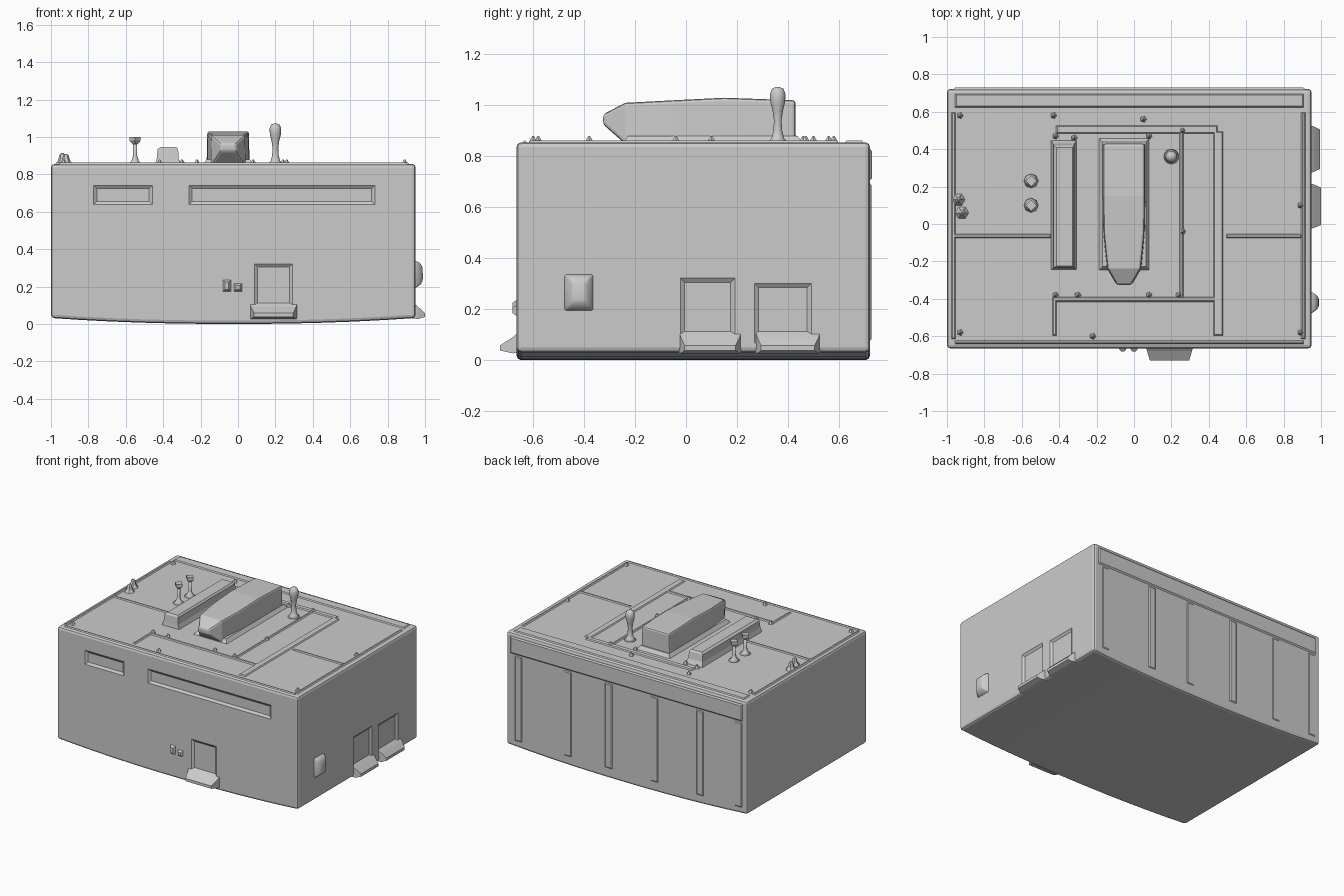
import bpy, bmesh
from math import cos, sin, pi

if "Cube" in bpy.data.objects:
    bpy.data.objects.remove(bpy.data.objects["Cube"])

TOP, FRONT, RIGHT, BACK = 0.855, -0.665, 0.95, 0.722


def loft(name, rings, bevel=0.0, smooth=False):
    """Skin a list of equal-length point rings and cap both ends."""
    bm = bmesh.new()
    vs = [[bm.verts.new(p) for p in r] for r in rings]
    n = len(vs[0])
    for a, b in zip(vs, vs[1:]):
        for i in range(n):
            j = (i + 1) % n
            bm.faces.new((a[i], a[j], b[j], b[i]))
    bm.faces.new(vs[0])
    bm.faces.new(vs[-1])
    bmesh.ops.recalc_face_normals(bm, faces=bm.faces)
    if bevel:
        edges = [e for e in bm.edges if e.calc_face_angle(0) > 0.5]
        bmesh.ops.bevel(bm, geom=edges, offset=bevel, segments=2, profile=0.5, affect='EDGES')
    me = bpy.data.meshes.new(name)
    bm.to_mesh(me)
    bm.free()
    if smooth:
        me.shade_smooth()
    ob = bpy.data.objects.new(name, me)
    bpy.context.collection.objects.link(ob)
    return ob


def place(side, u, v, w):
    """Map face coordinates plus outward distance to world space."""
    return {'top': (u, v, TOP + w), 'front': (u, FRONT - w, v),
            'right': (RIGHT + w, u, v), 'back': (u, BACK + w, v)}[side]


def rect(side, u0, u1, v0, v1, w):
    return [place(side, u, v, w) for u, v in ((u0, v0), (u1, v0), (u1, v1), (u0, v1))]


def panel(name, side, u0, u1, v0, v1, w0, w1, inset=0.012):
    i = inset
    return loft(name, [rect(side, u0, u1, v0, v1, w0),
                       rect(side, u0 + i, u1 - i, v0 + i, v1 - i, w1)])


def turned(name, x, y, profile, sides=12, smooth=True):
    rings = [[(x + r * cos(2 * pi * k / sides), y + r * sin(2 * pi * k / sides), z)
              for k in range(sides)] for r, z in profile]
    return loft(name, rings, smooth=smooth)


# main building block with a gently bowed underside
xs = [-1 + 1.95 * k / 12 for k in range(13)]
outline = [(x, 0.032 * abs((x + 0.025) / 0.975) ** 2.2) for x in xs]
outline += [(RIGHT, TOP), (-1.0, TOP)]
body = loft('building_body', [[(x, y, z) for x, z in outline] for y in (FRONT, BACK)], bevel=0.018)

# shallow recesses: window bands and doorways
recesses = [('front', -0.78, -0.45, 0.63, 0.75), ('front', -0.27, 0.74, 0.63, 0.75),
            ('front', 0.08, 0.30, 0.06, 0.33),
            ('right', -0.03, 0.20, 0.06, 0.33), ('right', 0.26, 0.50, 0.06, 0.31)]
cutters = []
for side, u0, u1, v0, v1 in recesses:
    c = panel('recess_cutter', side, u0, u1, v0, v1, 0.006, -0.012, 0.025)
    c.hide_render = True
    m = body.modifiers.new('recess', 'BOOLEAN')
    m.object, m.operation, m.solver = c, 'DIFFERENCE', 'EXACT'
    cutters.append(c)
bpy.context.view_layer.update()
body.data = bpy.data.meshes.new_from_object(
    body.evaluated_get(bpy.context.evaluated_depsgraph_get()))
body.modifiers.clear()
for c in cutters:
    bpy.data.objects.remove(c)

# flared doorsteps on the front and right sides
for side, u0, u1, reach in (('front', 0.06, 0.32, 0.065),
                            ('right', -0.03, 0.22, 0.05), ('right', 0.27, 0.53, 0.045)):
    loft('doorstep', [rect(side, u0, u1, 0.03, 0.12, -0.02),
                      rect(side, u0 + 0.01, u1 - 0.01, 0.027, 0.09, 0.015),
                      rect(side, u0 + 0.025, u1 - 0.025, 0.038, 0.058, reach)])

# wall lamp and front bracket
loft('wall_lamp', [rect('right', -0.48, -0.36, 0.19, 0.34, -0.005),
                   rect('right', -0.46, -0.38, 0.21, 0.325, 0.025),
                   rect('right', -0.445, -0.395, 0.23, 0.30, 0.038)], bevel=0.008, smooth=True)
for k, x in enumerate((-0.06, 0.0)):
    panel('front_bracket', 'front', x - 0.025, x + 0.025, 0.17, 0.24 - 0.02 * k, -0.005, 0.016, 0.015)

# back wall bands and ribs
panel('back_top_band', 'back', -0.97, 0.92, 0.70, 0.835, -0.005, 0.008, 0.015)
for x in (-0.93, -0.62, -0.25, 0.12, 0.45, 0.85):
    panel('back_rib', 'back', x - 0.035, x + 0.035, 0.07, 0.70, -0.005, 0.005)

# shallow roof ridges
ridges = [(-0.96, 0.91, 0.62, 0.70), (-0.97, -0.44, -0.08, -0.05), (0.49, 0.90, -0.08, -0.05),
          (-0.44, 0.45, -0.42, -0.385), (-0.44, -0.41, -0.60, -0.40), (0.42, 0.48, -0.60, 0.50),
          (-0.42, 0.45, 0.48, 0.53), (0.24, 0.27, -0.40, 0.50), (-0.98, -0.95, -0.62, 0.60),
          (0.89, 0.92, -0.62, 0.60), (-0.96, 0.91, -0.645, -0.62)]
for x0, x1, y0, y1 in ridges:
    panel('roof_ridge', 'top', x0, x1, y0, y1, -0.005, 0.007, 0.01)


def roof_box(name, sections, bevel):
    """Long roof unit from (y, x0, x1, bottom z, top z) sections."""
    return loft(name, [[(x0, y, zb), (x1, y, zb), (x1 - 0.004, y, zt), (x0 + 0.004, y, zt)]
                       for y, x0, x1, zb, zt in sections], bevel=bevel)


# large roof unit with a pointed front nose
roof_box('large_roof_unit', [(0.43, -0.168, 0.062, 0.85, 1.02), (0.15, -0.168, 0.062, 0.85, 1.03),
                             (-0.05, -0.165, 0.058, 0.85, 1.02), (-0.24, -0.145, 0.04, 0.85, 1.01),
                             (-0.325, -0.095, -0.01, 0.925, 0.965)], 0.012)
panel('large_unit_skirt', 'top', -0.19, 0.085, -0.25, 0.46, -0.005, 0.025, 0.022)

# slim roof unit
loft('slim_roof_unit', [rect('top', -0.445, -0.305, -0.245, 0.45, -0.005),
                        rect('top', -0.434, -0.318, -0.24, 0.43, 0.03),
                        rect('top', -0.43, -0.32, -0.235, 0.42, 0.08),
                        rect('top', -0.415, -0.33, -0.225, 0.41, 0.092)])

# bulb-topped mast
turned('bulb_mast', 0.20, 0.36, [(0.045, 0.85), (0.025, 0.872), (0.018, 0.90), (0.015, 0.94),
                                 (0.021, 0.98), (0.03, 1.015), (0.031, 1.045), (0.023, 1.065),
                                 (0.006, 1.073)], 14)

# capped vent posts
for y in (0.10, 0.23):
    turned('vent_post', -0.55, y, [(0.045, 0.85), (0.02, 0.87), (0.011, 0.90), (0.011, 0.965)], 8)
    turned('vent_cap', -0.55, y, [(0.012, 0.96), (0.03, 0.98), (0.03, 1.0)], 4, False)

# small roof spikes and corner studs
for x, y, h in ((-0.94, 0.13, 0.06), (-0.92, 0.06, 0.055)):
    turned('roof_spike', x, y, [(0.04, 0.85), (0.022, 0.875), (0.015, TOP + h - 0.01),
                                (0.004, TOP + h)], 6, False)
studs = [(x, -0.38) for x in (-0.42, -0.30, 0.08, 0.24)]
studs += [(-0.43, 0.58), (-0.42, 0.47), (-0.32, 0.46), (0.08, 0.47), (0.26, 0.50), (0.26, -0.04),
          (0.05, 0.56), (-0.93, 0.58), (-0.93, -0.58), (0.89, -0.58), (0.89, 0.10), (-0.22, -0.60)]
for x, y in studs:
    turned('roof_stud', x, y, [(0.02, 0.85), (0.012, 0.866), (0.003, 0.88)], 5, False)
